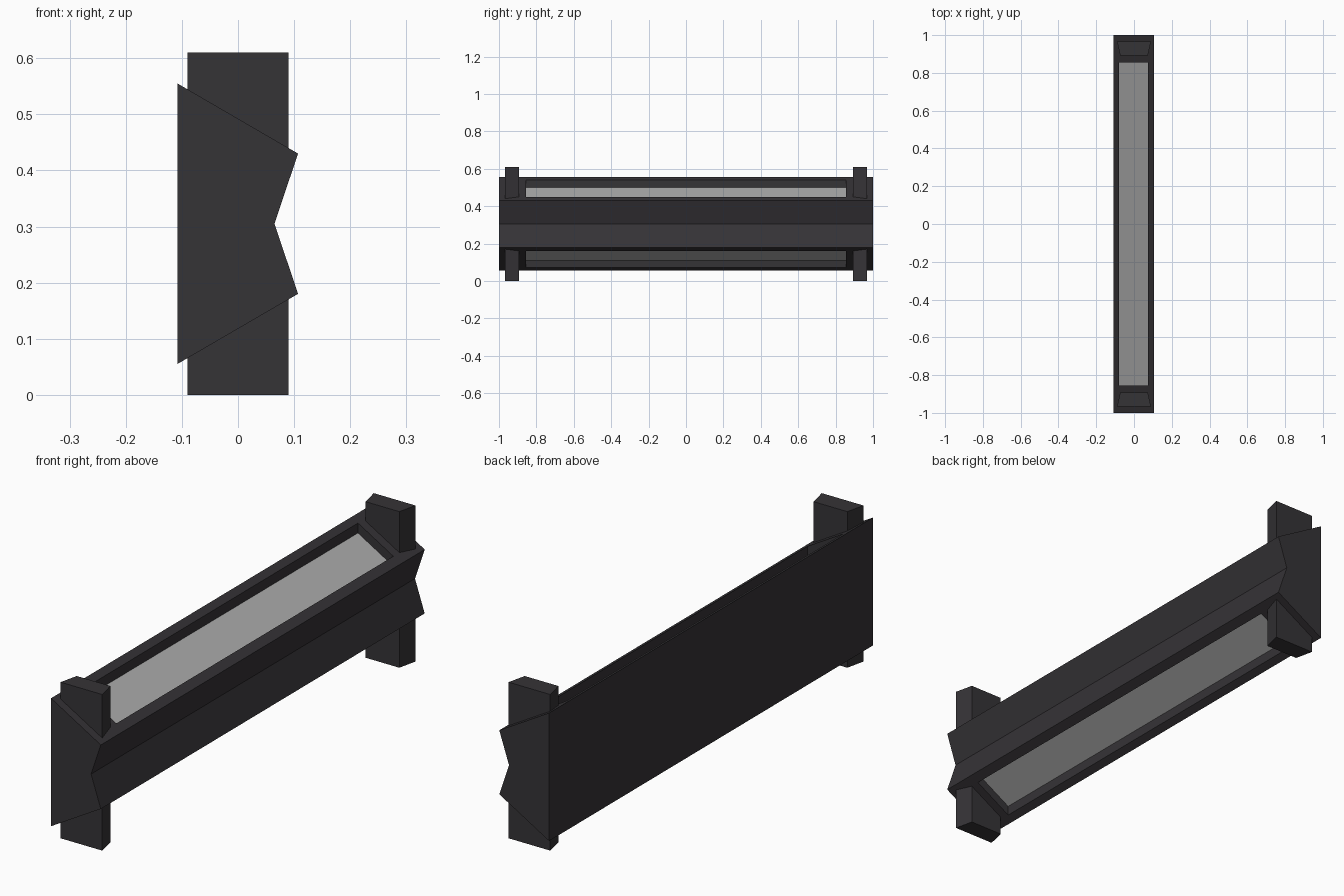
import bpy, bmesh

if "Cube" in bpy.data.objects:
    bpy.data.objects.remove(bpy.data.objects["Cube"])

MID = 0.305                      # height of the horizontal mirror plane
Y_END, Y_WIN = 1.0, 0.855
X0, X1 = -0.08, 0.073            # window opening in x


def surf(x):
    """Height of the sloped top face above the mid plane."""
    return 0.25 - (x + 0.108) * (0.125 / 0.215)


def material(name, rgb):
    m = bpy.data.materials.new(name)
    m.diffuse_color = (*rgb, 1)
    m.use_nodes = True
    m.node_tree.nodes["Principled BSDF"].inputs["Base Color"].default_value = m.diffuse_color
    return m


dark = material("dark_metal", (0.036, 0.033, 0.037))
light = material("light_panel", (0.42, 0.42, 0.42))


def loft(name, ring_a, ring_b, mat):
    """Closed solid between two matching rings of points."""
    bm = bmesh.new()
    a = [bm.verts.new(p) for p in ring_a]
    b = [bm.verts.new(p) for p in ring_b]
    n = len(a)
    bm.faces.new(a)
    bm.faces.new(b)
    for i in range(n):
        j = (i + 1) % n
        bm.faces.new((a[i], a[j], b[j], b[i]))
    bmesh.ops.recalc_face_normals(bm, faces=bm.faces)
    me = bpy.data.meshes.new(name)
    bm.to_mesh(me)
    bm.free()
    me.materials.append(mat)
    ob = bpy.data.objects.new(name, me)
    bpy.context.collection.objects.link(ob)
    return ob


def extrude_y(name, profile, half, mat):
    return loft(name, [(x, -half, z) for x, z in profile],
                [(x, half, z) for x, z in profile], mat)


# Housing: notched profile run along y
profile = [(-0.108, 0.25), (0.107, 0.125), (0.065, 0.0),
           (0.107, -0.125), (-0.108, -0.25)]
body = extrude_y("housing", [(x, MID + z) for x, z in profile], Y_END, dark)

for side, s in (("top", 1), ("bottom", -1)):
    # Recess cut into the sloped face
    cut = extrude_y("recess_cutter", [
        (X0, MID + s * (surf(X0) - 0.041)), (X1, MID + s * (surf(X1) - 0.041)),
        (X1, MID + s * 0.4), (X0, MID + s * 0.4)], Y_WIN, dark)
    cut.hide_render = True
    mod = body.modifiers.new("recess", 'BOOLEAN')
    mod.operation, mod.solver, mod.object = 'DIFFERENCE', 'EXACT', cut
    bpy.context.view_layer.objects.active = body
    bpy.ops.object.modifier_apply(modifier=mod.name)
    bpy.data.objects.remove(cut)

    # Light panel on the recess floor
    extrude_y(side + "_light_panel", [
        (X0, MID + s * (surf(X0) - 0.045)), (X1, MID + s * (surf(X1) - 0.045)),
        (X1, MID + s * (surf(X1) - 0.039)), (X0, MID + s * (surf(X0) - 0.039))],
        Y_WIN, light)

    # Tapered post stubs at both ends, wide side outward
    for end, e in (("front", -1), ("back", 1)):
        plan = [(-0.09, 0.967), (0.09, 0.967), (0.073, 0.892), (-0.073, 0.892)]
        loft(f"{side}_{end}_post",
             [(x, e * y, MID + s * (surf(x) - 0.008)) for x, y in plan],
             [(x, e * y, MID + s * 0.305) for x, y in plan], dark)
